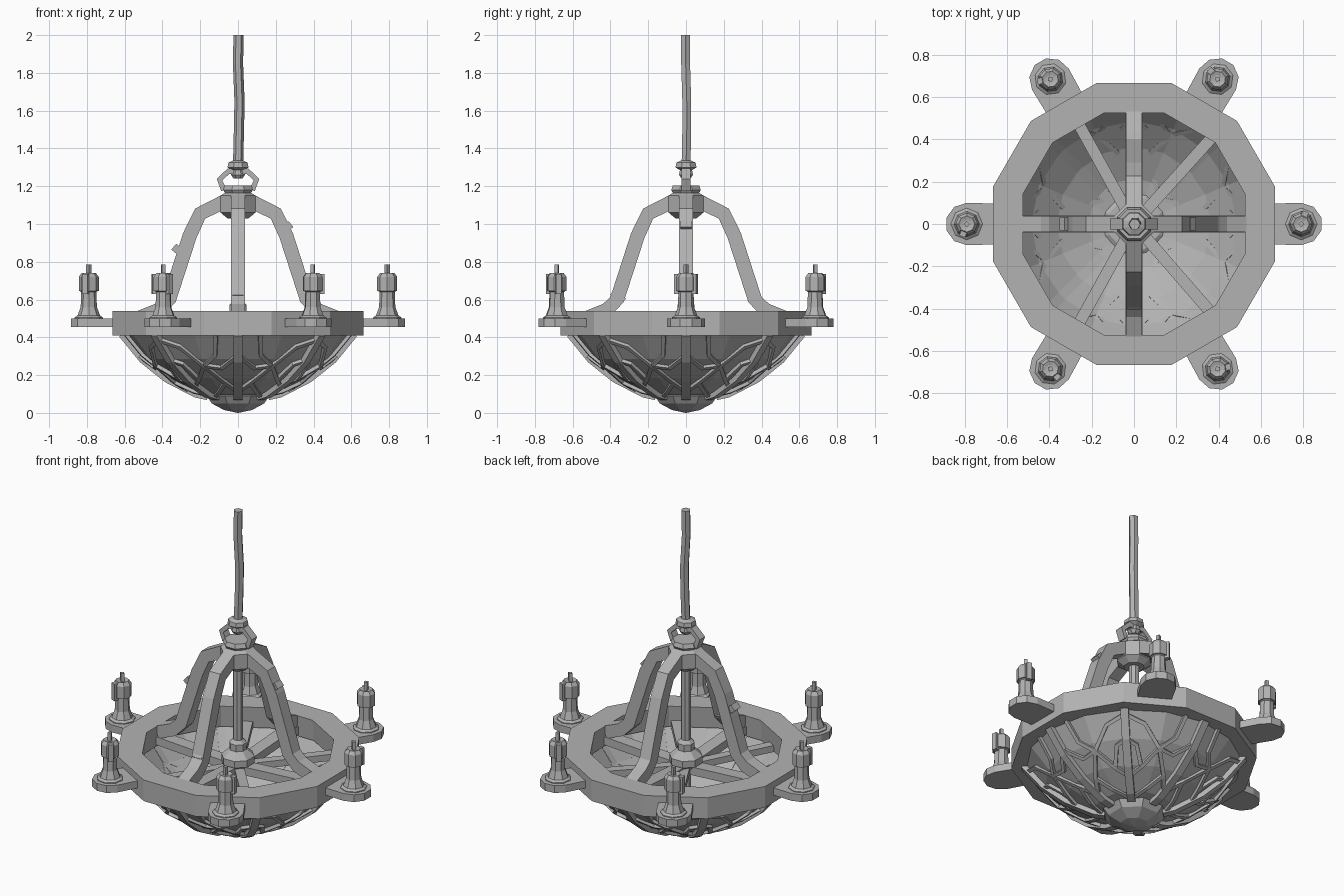
import bpy, bmesh, math
from mathutils import Vector

if "Cube" in bpy.data.objects:
    bpy.data.objects.remove(bpy.data.objects["Cube"])

GREY = (0.45, 0.45, 0.45, 1)
metal = bpy.data.materials.new("plain grey metal")
metal.use_nodes = True
metal.diffuse_color = GREY
metal.node_tree.nodes["Principled BSDF"].inputs["Base Color"].default_value = GREY


def finish(name, bm):
    bmesh.ops.remove_doubles(bm, verts=bm.verts, dist=0.0005)
    bmesh.ops.recalc_face_normals(bm, faces=bm.faces)
    mesh = bpy.data.meshes.new(name)
    bm.to_mesh(mesh)
    bm.free()
    mesh.materials.append(metal)
    obj = bpy.data.objects.new(name, mesh)
    bpy.context.collection.objects.link(obj)
    return obj


def polar(r, deg, z=0.0):
    a = math.radians(deg)
    return Vector((r * math.cos(a), r * math.sin(a), z))


def skin(bm, rings, closed_path=False, caps=True):
    """Join successive rings of vertices with quads."""
    n = len(rings[0])
    last = len(rings) if closed_path else len(rings) - 1
    for i in range(last):
        a, b = rings[i], rings[(i + 1) % len(rings)]
        for j in range(n):
            k = (j + 1) % n
            bm.faces.new((a[j], a[k], b[k], b[j]))
    if caps and not closed_path:
        bm.faces.new(rings[0])
        bm.faces.new(rings[-1])


def lathe(name, profile, sides, turn=0.0, at=(0, 0, 0), closed=False, caps=True):
    """Turn (radius, height) points about a vertical axis."""
    bm = bmesh.new()
    rings = [[bm.verts.new(Vector(at) + polar(max(r, 0.001), turn + 360 * j / sides, z))
              for j in range(sides)] for r, z in profile]
    skin(bm, rings, closed, caps)
    return finish(name, bm)


def bar(name, pts, normals, width, height, loop=False):
    """Rectangular bar along a path, with its thickness along the normals."""
    bm = bmesh.new()
    rings = []
    n = len(pts)
    for i, p in enumerate(pts):
        before = pts[(i - 1) % n] if loop else pts[max(i - 1, 0)]
        after = pts[(i + 1) % n] if loop else pts[min(i + 1, n - 1)]
        along = (after - before).normalized()
        side = along.cross(normals[i]).normalized()
        up = side.cross(along).normalized()
        rings.append([bm.verts.new(p + side * s * width / 2 + up * t * height / 2)
                      for s, t in ((-1, -1), (1, -1), (1, 1), (-1, 1))])
    skin(bm, rings, loop)
    return finish(name, bm)


# Twelve-sided rim
R = 1 / math.cos(math.radians(15))
lathe("rim", [(0.665 * R, 0.41), (0.665 * R, 0.54), (0.525 * R, 0.54), (0.535 * R, 0.41)],
      12, 15, closed=True)

# Bowl shell and bottom boss
BOWL = [(0.61, 0.42), (0.5, 0.285), (0.375, 0.185), (0.22, 0.105), (0.1, 0.08)]
bowl = lathe("bowl", BOWL + [(0, 0.08)], 16, 0, caps=False)
shell = bowl.modifiers.new("thickness", "SOLIDIFY")
shell.thickness = 0.02
shell.offset = -1
lathe("bottom_boss", [(0.13, 0.12), (0.18, 0.09), (0.15, 0.05), (0.08, 0.015), (0, 0)], 8, 22.5)


def on_bowl(deg, v):
    """Point and outward normal on the bowl; v runs from rim to bottom."""
    f = min(max(v, 0), 0.999) * (len(BOWL) - 1)
    i = int(f)
    (r0, z0), (r1, z1) = BOWL[i], BOWL[i + 1]
    sector = (deg % 22.5) - 11.25
    r = (r0 + (r1 - r0) * (f - i)) * math.cos(math.radians(11.25)) / math.cos(math.radians(sector))
    p = polar(r, deg, z0 + (z1 - z0) * (f - i))
    return p, polar(z0 - z1, deg, -(r0 - r1)).normalized()


def bowl_strip(name, path, width, height):
    pts, normals = zip(*(on_bowl(d, v) for d, v in path))
    bar(name, list(pts), normals, width, height)


# Outer ribs and the crooked lattice between them
LATTICE = [
    [(0, 0.2), (0.25, 0.35), (0.5, 0.32), (0.75, 0.12), (1, 0.05)],
    [(0.25, 0.0), (0.3, 0.2), (0.5, 0.32), (0.75, 0.5), (1, 0.6)],
    [(0, 0.7), (0.25, 0.55), (0.5, 0.32)],
    [(0.25, 0.55), (0.5, 0.7), (1, 0.85)],
    [(0.75, 0.5), (0.85, 0.3), (1, 0.25)],
]
for k in range(8):
    bowl_strip("bowl_rib", [(45 * k, v / 8) for v in range(8)], 0.045, 0.05)
    for line in LATTICE:
        flip = k % 2
        bowl_strip("bowl_lattice", [(45 * (k + (1 - u if flip else u)), v) for u, v in line],
                   0.022, 0.036)

# Spokes inside the rim
UP = Vector((0, 0, 1))
for deg in (0, 90, 180, 270):
    bar("main_spoke", [polar(0.03, deg, 0.42), polar(0.55, deg, 0.45)], [UP] * 2, 0.08, 0.05)
for deg in (48, 119, 241, 311):
    bar("diagonal_spoke", [polar(0.03, deg, 0.42), polar(0.56, deg, 0.43)], [UP] * 2, 0.055, 0.04)

# Four bent support arms
ARM = [(0.07, 1.12), (0.2, 1.055), (0.255, 0.94), (0.365, 0.6), (0.42, 0.545), (0.53, 0.5)]
for k in range(4):
    deg = 90 * k
    bar("support_arm", [polar(r, deg, z) for r, z in ARM],
        [polar(1, deg, 1)] * len(ARM), 0.075, 0.075)

# Splintered chips on the arms
for deg, r, z in ((180, 0.31, 0.88), (270, 0.36, 0.64), (0, 0.25, 1.0)):
    out = polar(1, deg)
    bar("arm_chip", [polar(r - 0.03, deg, z - 0.05), polar(r + 0.03, deg, z)],
        [UP] * 2, 0.06, 0.04)

# Centre post with its lower flange
lathe("centre_post", [(0.03, 0.1), (0.03, 0.4), (0.06, 0.41), (0.095, 0.45), (0.095, 0.49),
                      (0.05, 0.53), (0.05, 0.57), (0.03, 0.59), (0.03, 1.08)], 8, 22.5)

# Cap that holds the arms
lathe("cap", [(0.06, 1.03), (0.1, 1.06), (0.1, 1.15), (0.075, 1.165), (0.085, 1.18),
              (0.075, 1.205), (0, 1.205)], 8, 22.5)

# Hanging link, collar and slightly bent rod
LINK = [(-0.075, 1.18), (-0.098, 1.235), (-0.05, 1.28), (0.05, 1.28), (0.098, 1.235), (0.075, 1.18)]
bar("hanging_link", [Vector((x, 0, z)) for x, z in LINK], [Vector((0, 1, 0))] * 6, 0.03, 0.05)
lathe("collar", [(0.025, 1.24), (0.04, 1.26), (0.035, 1.285), (0.06, 1.3), (0.055, 1.325),
                 (0.03, 1.335)], 8, 22.5)
bm = bmesh.new()
skin(bm, [[bm.verts.new(Vector((x, y, z)) + polar(0.027, 60 * j)) for j in range(6)]
          for x, y, z in ((0, 0, 1.3), (0.005, 0.004, 1.5), (0.008, 0.004, 1.65),
                          (0, -0.002, 1.85), (0.003, -0.002, 2.0))])
finish("hanging_rod", bm)

# Six candle brackets and candles
for k in range(6):
    deg = 60 * k
    spot = polar(0.79, deg)
    side = polar(1, deg + 90)
    bm = bmesh.new()
    outline = [polar(0.6, deg) - side * 0.095]
    outline += [spot + polar(0.1, deg + a) for a in (-90, -54, -18, 18, 54, 90)]
    outline += [polar(0.6, deg) + side * 0.095]
    skin(bm, [[bm.verts.new(p + UP * z) for p in outline] for z in (0.455, 0.5)])
    finish("candle_bracket", bm)
    lathe("candle_holder", [(0.075, 0.49), (0.075, 0.505), (0.06, 0.515), (0.043, 0.56),
                            (0.04, 0.64), (0.053, 0.65)], 8, deg, spot)
    lathe("candle", [(0.053, 0.645), (0.053, 0.72), (0.038, 0.74), (0.02, 0.735)], 8, deg, spot)
    lathe("wick", [(0.014, 0.72), (0.014, 0.785)], 4, deg, spot)
    bar("wax_drip", [spot + polar(0.05, deg + 70, z) for z in (0.63, 0.735)],
        [polar(1, deg + 70)] * 2, 0.03, 0.025)
